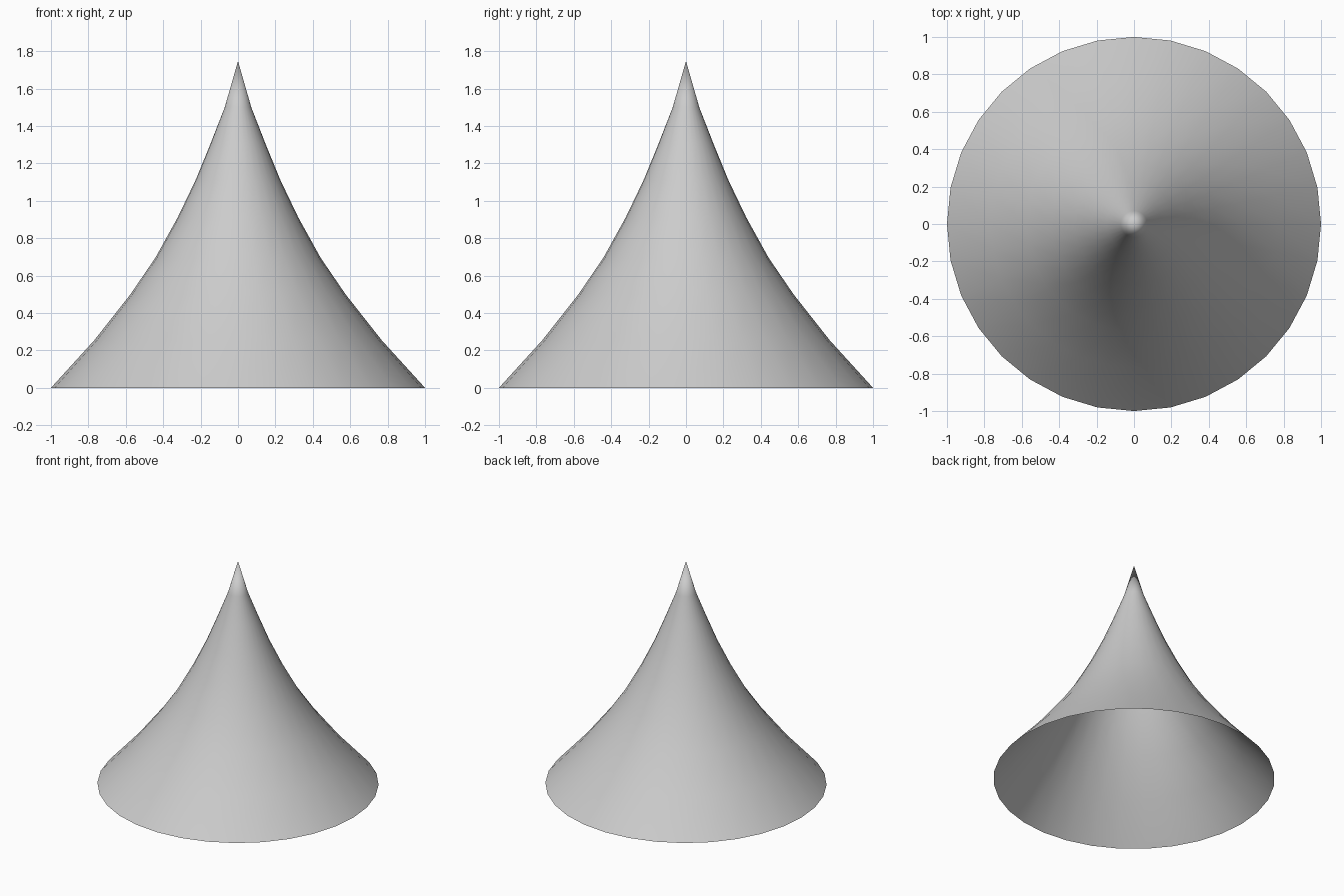
import bpy, bmesh, math

if "Cube" in bpy.data.objects:
    bpy.data.objects.remove(bpy.data.objects["Cube"])

SIDES = 32
# Concave flared profile: radius, height
PROFILE = [(1.0, 0.0), (0.768, 0.255), (0.575, 0.5), (0.442, 0.695),
           (0.323, 0.91), (0.227, 1.11), (0.147, 1.305), (0.071, 1.5)]
TIP = 1.747

# Open-bottomed pointed cone shell
bm = bmesh.new()
rings = []
for r, z in PROFILE:
    rings.append([bm.verts.new((r * math.cos(2 * math.pi * i / SIDES),
                                r * math.sin(2 * math.pi * i / SIDES), z))
                  for i in range(SIDES)])
tip = bm.verts.new((0, 0, TIP))
for i in range(SIDES):
    j = (i + 1) % SIDES
    for low, high in zip(rings, rings[1:]):
        bm.faces.new((low[i], low[j], high[j], high[i]))
    bm.faces.new((rings[-1][i], rings[-1][j], tip))
for f in bm.faces:
    f.smooth = True

mesh = bpy.data.meshes.new("flared_cone")
bm.to_mesh(mesh)
bm.free()
cone = bpy.data.objects.new("flared_cone", mesh)
bpy.context.collection.objects.link(cone)
